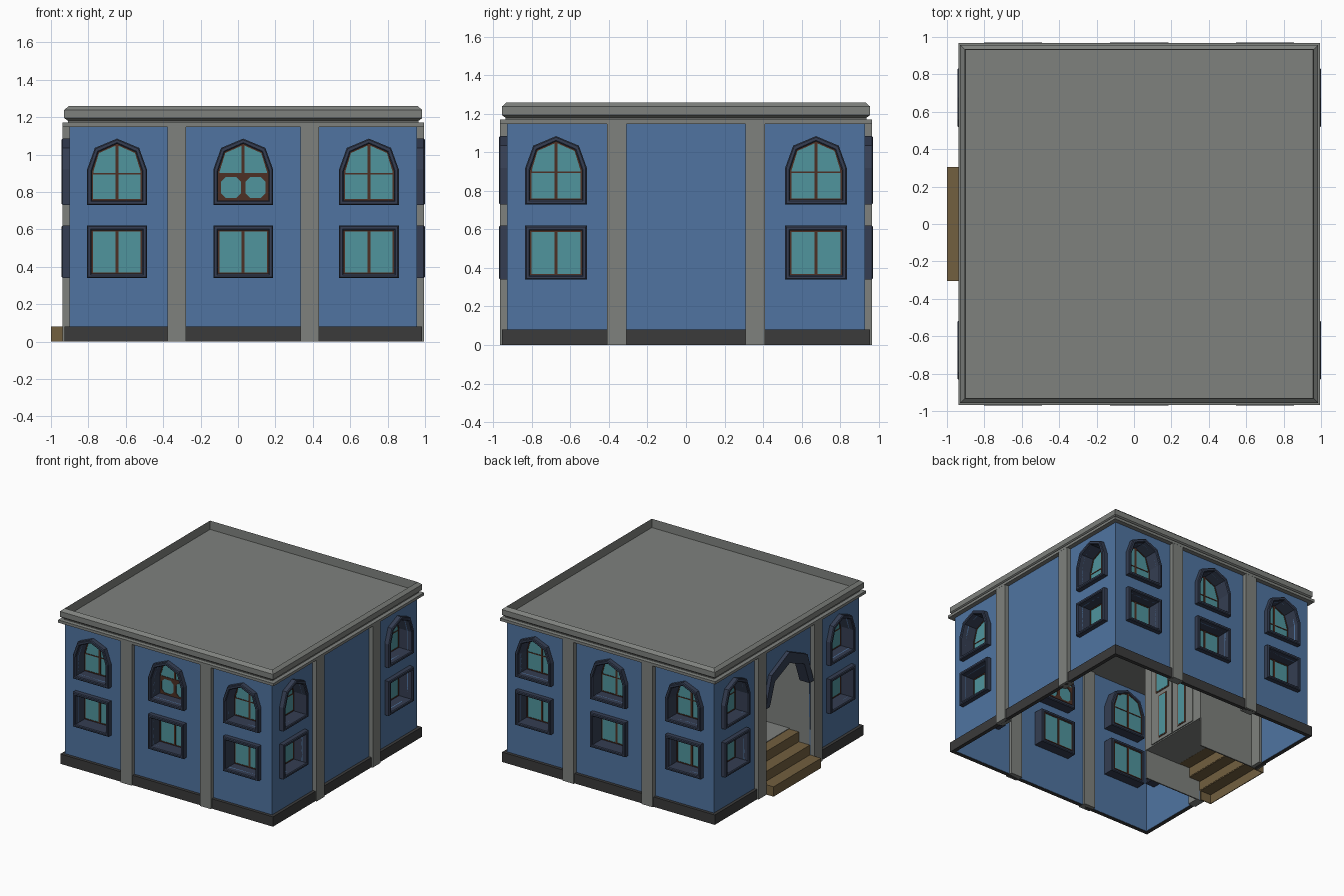
import bpy, bmesh, math
from mathutils import Matrix, Vector

if "Cube" in bpy.data.objects:
    bpy.data.objects.remove(bpy.data.objects["Cube"])

CX = 0.028          # the house sits slightly to +x because the steps stick out at -x
FRONT, RIGHT, BACK, LEFT = 0, math.pi / 2, math.pi, -math.pi / 2


def material(name, r, g, b):
    m = bpy.data.materials.new(name)
    m.diffuse_color = (r, g, b, 1)
    m.use_nodes = True
    m.node_tree.nodes["Principled BSDF"].inputs["Base Color"].default_value = m.diffuse_color
    return m


BLUE = material("wall blue", 0.08, 0.175, 0.355)
GREY = material("stone grey", 0.21, 0.22, 0.207)
NAVY = material("frame navy", 0.035, 0.048, 0.085)
DARK = material("base charcoal", 0.043, 0.043, 0.043)
TEAL = material("glass teal", 0.08, 0.30, 0.34)
BROWN = material("sash brown", 0.075, 0.03, 0.018)
WOOD = material("step brown", 0.17, 0.115, 0.05)


def finish(name, bm, mat):
    bmesh.ops.remove_doubles(bm, verts=bm.verts, dist=1e-5)
    bmesh.ops.recalc_face_normals(bm, faces=bm.faces)
    for f in bm.faces:
        f.smooth = False
    me = bpy.data.meshes.new(name)
    bm.to_mesh(me)
    bm.free()
    me.materials.append(mat)
    ob = bpy.data.objects.new(name, me)
    bpy.context.scene.collection.objects.link(ob)
    return ob


def box(name, x0, x1, y0, y1, z0, z1, mat):
    """Box in house coordinates (x relative to the house centre)."""
    bm = bmesh.new()
    bmesh.ops.create_cube(bm, size=1)
    for v in bm.verts:
        v.co = Vector((CX + (x0 + x1) / 2 + v.co.x * (x1 - x0),
                       (y0 + y1) / 2 + v.co.y * (y1 - y0),
                       (z0 + z1) / 2 + v.co.z * (z1 - z0)))
    return finish(name, bm, mat)


def plate(name, loops, d0, d1, side, mat, bevel=0.0):
    """Filled outline with holes, standing on one side, between distances d0 and d1 from the centre."""
    cu = bpy.data.curves.new(name, 'CURVE')
    cu.dimensions = '2D'
    cu.fill_mode = 'BOTH'
    cu.extrude = (d1 - d0) / 2 - bevel
    cu.bevel_depth = bevel
    cu.bevel_resolution = 0
    cu.offset = -bevel
    for pts in loops:
        s = cu.splines.new('POLY')
        s.points.add(len(pts) - 1)
        for p, (u, z) in zip(s.points, pts):
            p.co = (u, z, 0, 1)
        s.use_cyclic_u = True
    tmp = bpy.data.objects.new("tmp", cu)
    bpy.context.scene.collection.objects.link(tmp)
    dg = bpy.context.evaluated_depsgraph_get()
    me = bpy.data.meshes.new_from_object(tmp.evaluated_get(dg))
    bm = bmesh.new()
    bm.from_mesh(me)
    bpy.data.objects.remove(tmp)
    bpy.data.meshes.remove(me)
    bm.transform(Matrix.Translation((CX, 0, 0)) @ Matrix.Rotation(side, 4, 'Z')
                 @ Matrix.Rotation(math.pi / 2, 4, 'X')
                 @ Matrix.Translation((0, 0, (d0 + d1) / 2)))
    return finish(name, bm, mat)


def rect(u0, u1, z0, z1):
    return [(u0, z0), (u1, z0), (u1, z1), (u0, z1)]


def octagon(u0, u1, z0, z1, c=0.025):
    return [(u0 + c, z0), (u1 - c, z0), (u1, z0 + c), (u1, z1 - c),
            (u1 - c, z1), (u0 + c, z1), (u0, z1 - c), (u0, z0 + c)]


def cap(hw, zs, top):
    """Five-point arch from right springing to left springing."""
    zm = zs + 0.7 * (top - zs)
    return [(hw, zs), (0.74 * hw, zm), (0, top), (-0.74 * hw, zm), (-hw, zs)]


def arch(hw, z0, zs, top):
    return [(-hw, z0), (hw, z0)] + cap(hw, zs, top)


def move(pts, u):
    return [(p[0] + u, p[1]) for p in pts]


def window(u, side, upper, heavy=False):
    """Deep frame, glass and sash of one window; returns the wall opening."""
    if upper:
        outer, inner = arch(0.16, 0.73, 0.92, 1.085), arch(0.134, 0.755, 0.91, 1.057)
        q = [(0.008, 0.9), (0.126, 0.9), (0.126, 0.91), (0.096, 1.008), (0.008, 1.047)]
        low = octagon(0.012, 0.118, 0.768, 0.88) if heavy else rect(0.008, 0.127, 0.762, 0.893)
        panes = [q, low]
    else:
        outer, inner = rect(-0.16, 0.16, 0.34, 0.62), rect(-0.135, 0.135, 0.363, 0.595)
        panes = [rect(0.008, 0.127, 0.37, 0.588)]
    panes += [[(-a, b) for a, b in reversed(p)] for p in panes]
    kind = "arched_window" if upper else "square_window"
    plate(kind + "_frame", [move(outer, u), move(inner, u)], 0.836, 0.971, side, NAVY, 0.006)
    plate(kind + "_glass", [move(inner, u)], 0.842, 0.848, side, TEAL)
    plate(kind + "_sash", [move(inner, u)] + [move(p, u) for p in panes], 0.838, 0.852, side, BROWN)
    return move(inner, u)


# Four walls with their windows, pilasters and plinths
for name, side, spots, pil in (("front", FRONT, (-0.675, 0, 0.672), 0.355),
                               ("back", BACK, (-0.672, 0, 0.675), 0.355),
                               ("right", RIGHT, (-0.675, 0.675), 0.36),
                               ("left", LEFT, (-0.675, 0.675), 0.36)):
    holes = [window(u, side, up, up and u == 0 and name == "front")
             for u in spots for up in (True, False)]
    w = 0.93 if name in ("front", "back") else 0.922      # side walls butt against the others
    outline = rect(-w, w, 0.002, 1.165)
    if name == "left":
        outline = ([(-w, 0.002), (-0.31, 0.002)] + cap(0.30, 0.70, 1.02)[::-1]
                   + [(0.31, 0.002), (w, 0.002), (w, 1.165), (-w, 1.165)])
    plate(name + "_wall", [outline] + holes, 0.922, 0.93, side, BLUE)
    for s in (-1, 1):
        plate(name + "_pilaster", [rect(s * pil - 0.05, s * pil + 0.05, 0, 1.16)],
              0.90, 0.966, side, GREY)
    b = 0.955 if name in ("front", "back") else 0.925
    for p, q in ([(-b, -0.31), (0.31, b)] if name == "left" else [(-b, b)]):
        plate(name + "_plinth", [rect(p, q, 0, 0.08)], 0.925, 0.955, side, DARK)

# Cornice and sunken roof: stacked square rings
bm = bmesh.new()
rings = []
for h, z in ((0.925, 1.165), (0.925, 1.148), (0.967, 1.148), (0.967, 1.17), (0.937, 1.172), (0.937, 1.18),
             (0.957, 1.195), (0.957, 1.238), (0.932, 1.26), (0.93, 1.19)):
    rings.append([bm.verts.new((CX + a * h, b * h, z))
                  for a, b in ((-1, -1), (1, -1), (1, 1), (-1, 1))])
for lo, hi in zip(rings, rings[1:]):
    for i in range(4):
        j = (i + 1) % 4
        bm.faces.new((lo[i], lo[j], hi[j], hi[i]))
bm.faces.new(rings[-1])
bm.faces.new(rings[0][::-1])
finish("roof_and_cornice", bm, GREY)

# Porch arch ring on the left side
plate("porch_arch", [cap(0.31, 0.69, 1.04) + cap(0.255, 0.69, 0.95)[::-1]],
      0.87, 0.96, LEFT, NAVY)

# Porch room: side walls, floor, ceiling and back wall
for s in (-1, 1):
    box("porch_side_wall", -0.93, -0.41, s * 0.315 - 0.005, s * 0.315 + 0.005, 0, 1.1, GREY)
box("porch_floor", -0.74, -0.41, -0.31, 0.31, 0.235, 0.245, GREY)
box("porch_ceiling", -0.91, -0.41, -0.32, 0.32, 1.09, 1.1, GREY)
box("porch_back_wall", -0.42, -0.405, -0.32, 0.32, 0.235, 1.1, GREY)

# Double door with glazed panels showing on both faces
for s in (-1, 1):
    plate("door_leaf", [rect(min(0, s * 0.24) + 0.005, max(0, s * 0.24) - 0.005, 0.245, 0.9)],
          0.397, 0.43, LEFT, GREY)
    for hw, z0, z1 in ((0.035, 0.28, 0.62), (0.065, 0.67, 0.85)):
        u = s * 0.11
        plate("door_panel_trim", [rect(u - hw - .01, u + hw + .01, z0 - .01, z1 + .01)],
              0.394, 0.433, LEFT, BROWN)
        plate("door_panel_glass", [rect(u - hw, u + hw, z0, z1)], 0.392, 0.435, LEFT, TEAL)

# Three open-backed steps up to the porch: riser and tread each
for i in range(3):
    x, z = -1.028 + 0.1 * i, 0.08 * i
    box("step_riser", x, x + 0.006, -0.305, 0.305, z, z + 0.08, WOOD)
    box("step_tread", x, x + 0.104, -0.305, 0.305, z + 0.074, z + 0.08, WOOD)
for s in (-1, 1):
    box("step_end", -1.028, -0.93, s * 0.302 - 0.003, s * 0.302 + 0.003, 0, 0.08, WOOD)
